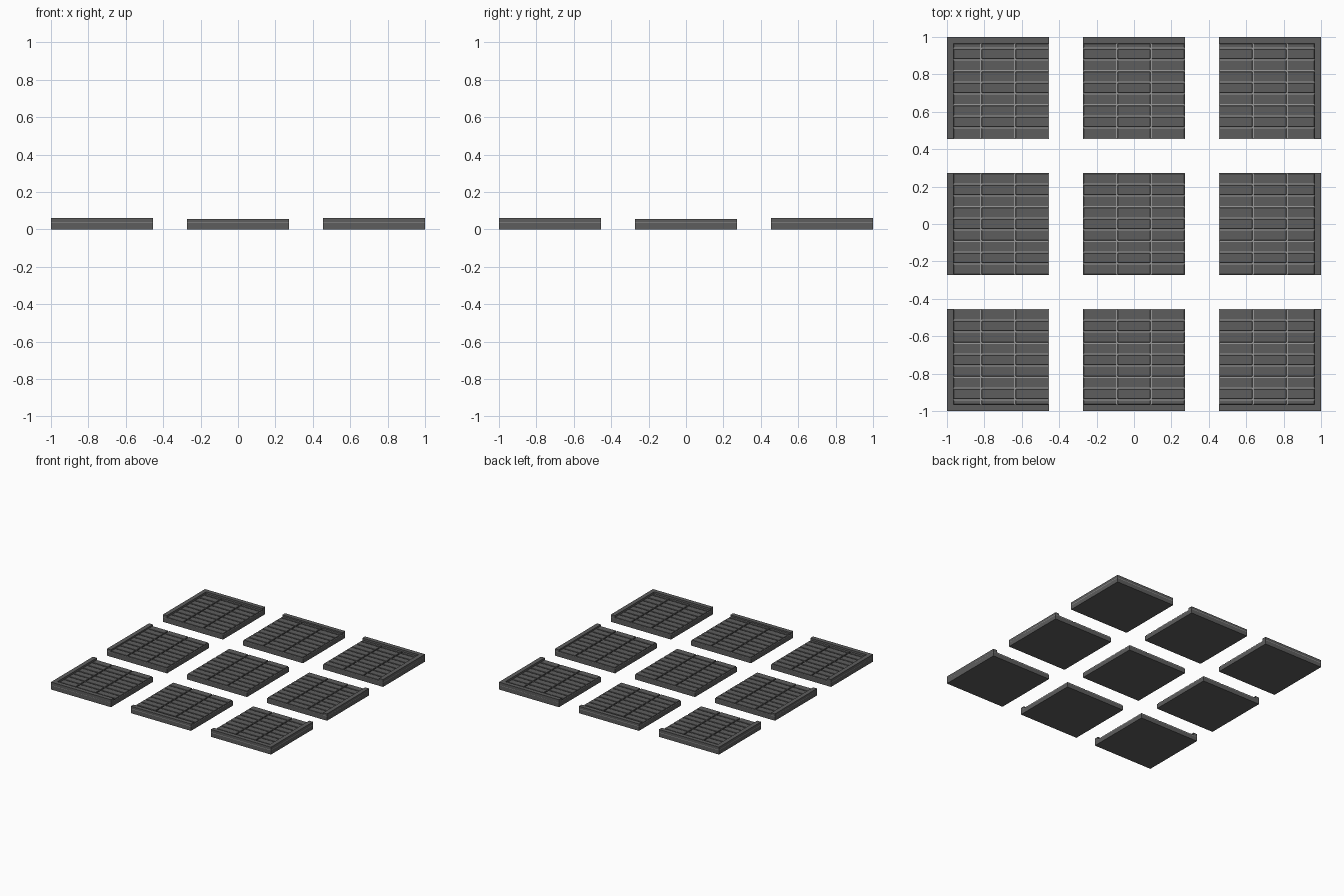
import bpy, bmesh
from mathutils import Matrix, Vector

if "Cube" in bpy.data.objects:
    bpy.data.objects.remove(bpy.data.objects["Cube"])

TILE = 6 / 11            # side of one floor section
PITCH = 1 - TILE / 2     # distance between section centres
ROWS, COLS = 9, 3
GAP = 0.008
BASE_Z, GROUT_Z, BRICK_Z = 0.034, 0.038, 0.046
RIM = 0.035


def make_material(name, value):
    mat = bpy.data.materials.new(name)
    mat.diffuse_color = (value, value, value, 1)
    mat.use_nodes = True
    mat.node_tree.nodes["Principled BSDF"].inputs["Base Color"].default_value = mat.diffuse_color
    return mat


stone = make_material("dark_stone", 0.11)
mortar = make_material("grout", 0.32)


def add_box(bm, lo, hi):
    lo, hi = Vector(lo), Vector(hi)
    m = Matrix.Translation((lo + hi) / 2) @ Matrix.Diagonal((hi - lo).to_4d())
    m[3][3] = 1
    return bmesh.ops.create_cube(bm, size=1, matrix=m)


def finish(name, bm, mat, bevel=0):
    mesh = bpy.data.meshes.new(name)
    bm.to_mesh(mesh)
    bm.free()
    mesh.materials.append(mat)
    obj = bpy.data.objects.new(name, mesh)
    bpy.context.collection.objects.link(obj)
    if bevel:
        mod = obj.modifiers.new("soft_edges", "BEVEL")
        mod.width, mod.segments = bevel, 1
    return obj


def floor_section(i, j):
    cx, cy, h = i * PITCH, j * PITCH, TILE / 2
    x0, x1, y0, y1 = cx - h, cx + h, cy - h, cy + h
    tag = f"{('left', 'middle', 'right')[i + 1]}_{('front', 'centre', 'back')[j + 1]}"

    # solid slab
    bm = bmesh.new()
    add_box(bm, (x0, y0, 0), (x1, y1, BASE_Z))
    finish("slab_" + tag, bm, stone)

    # grout bed seen between the bricks
    bm = bmesh.new()
    add_box(bm, (x0, y0, BASE_Z), (x1, y1, GROUT_Z))
    finish("grout_" + tag, bm, mortar)

    # bricks, trimmed where a rim stands
    fx0, fx1 = x0 + RIM * (i < 0), x1 - RIM * (i > 0)
    fy0, fy1 = y0 + RIM * (j < 0), y1 - RIM * (j > 0)
    bm = bmesh.new()
    for c in range(COLS):
        for r in range(ROWS):
            bx, by = x0 + c * TILE / COLS, y0 + r * TILE / ROWS
            lo = (max(bx + GAP / 2, fx0), max(by + GAP / 2, fy0), BASE_Z)
            hi = (min(bx + TILE / COLS - GAP / 2, fx1),
                  min(by + TILE / ROWS - GAP / 2, fy1), BRICK_Z)
            if hi[0] > lo[0] and hi[1] > lo[1]:
                add_box(bm, lo, hi)
    finish("bricks_" + tag, bm, stone, 0.0015)

    # raised rim along the outer sides
    if i or j:
        top = 0.061 if i and j else 0.057
        bm = bmesh.new()
        if i:
            a, b = (x0, fx0) if i < 0 else (fx1, x1)
            add_box(bm, (a, y0, BASE_Z), (b, y1, top))
        if j:
            a, b = (y0, fy0) if j < 0 else (fy1, y1)
            add_box(bm, (fx0, a, BASE_Z), (fx1, b, top))
        finish("rim_" + tag, bm, stone)


for i in (-1, 0, 1):
    for j in (-1, 0, 1):
        floor_section(i, j)
